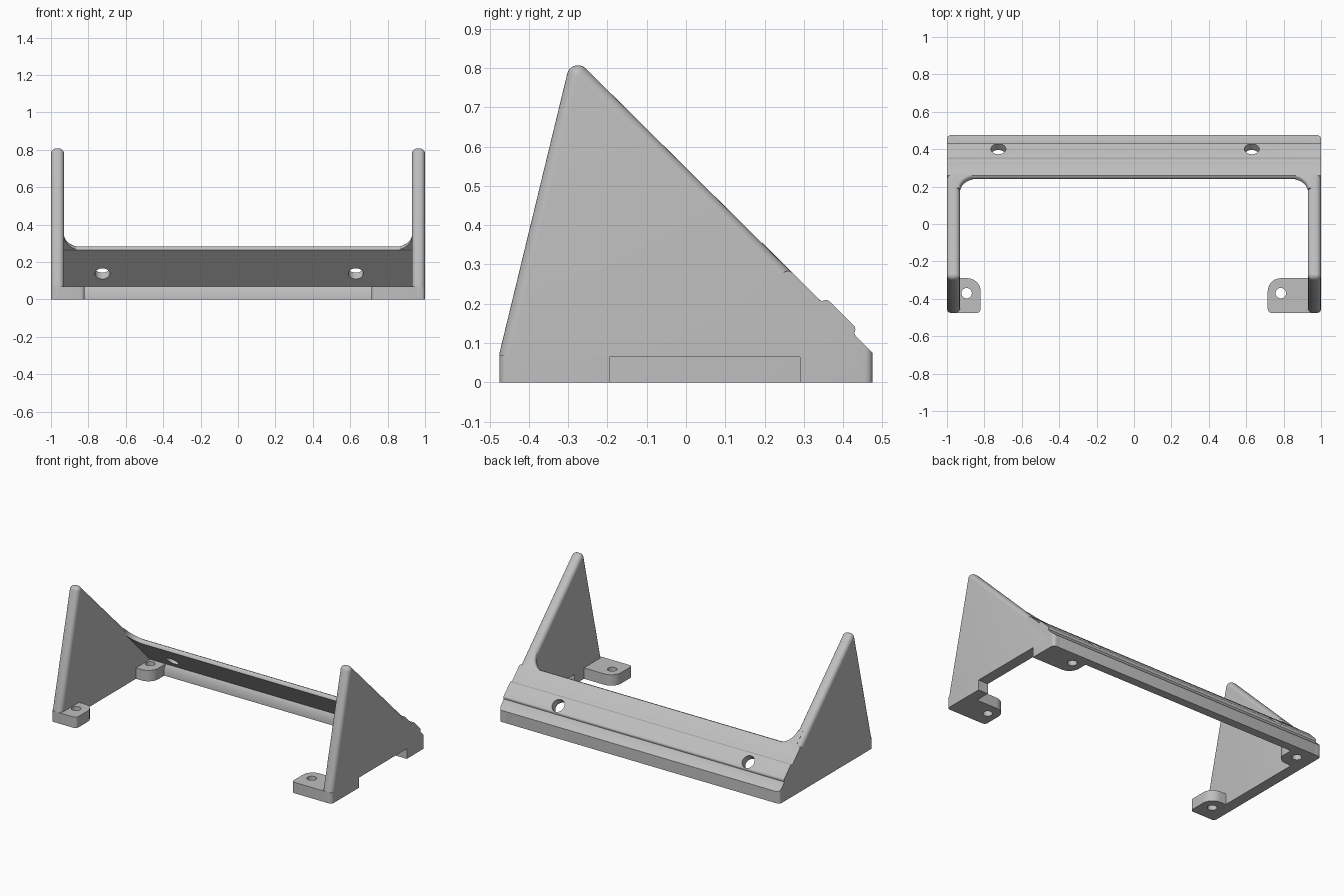
import bpy, bmesh, math
from mathutils import Vector, Matrix

if "Cube" in bpy.data.objects:
    bpy.data.objects.remove(bpy.data.objects["Cube"])

GREY = (0.52, 0.52, 0.52, 1)
mat = bpy.data.materials.new("light grey plastic")
mat.use_nodes = True
mat.diffuse_color = GREY
mat.node_tree.nodes["Principled BSDF"].inputs["Base Color"].default_value = GREY


def finish(bm, name):
    bmesh.ops.recalc_face_normals(bm, faces=bm.faces[:])
    mesh = bpy.data.meshes.new(name)
    bm.to_mesh(mesh)
    bm.free()
    mesh.materials.append(mat)
    ob = bpy.data.objects.new(name, mesh)
    bpy.context.collection.objects.link(ob)
    return ob


def prism(points, offset):
    """Extrude a closed 3D outline along an offset."""
    bm = bmesh.new()
    face = bm.faces.new([bm.verts.new(p) for p in points])
    moved = bmesh.ops.extrude_face_region(bm, geom=[face], use_keep_orig=True)
    verts = [v for v in moved["geom"] if isinstance(v, bmesh.types.BMVert)]
    bmesh.ops.translate(bm, verts=verts, vec=offset)
    return bm


def arc(cx, cy, r, a0, a1, n=10):
    angles = [math.radians(a0 + (a1 - a0) * i / n) for i in range(n + 1)]
    return [(cx + r * math.cos(a), cy + r * math.sin(a)) for a in angles]


def cut(ob, cutter):
    mod = ob.modifiers.new("cut", "BOOLEAN")
    mod.operation, mod.solver, mod.object = "DIFFERENCE", "EXACT", cutter
    cutter.hide_render = True
    cutter.hide_viewport = True
    cutter.display_type = "WIRE"


def hole_cutter(name, centre, r, length, tilt=0):
    bm = bmesh.new()
    m = Matrix.Translation(centre) @ Matrix.Rotation(tilt, 4, "X")
    bmesh.ops.create_cone(bm, cap_ends=True, segments=32, radius1=r,
                          radius2=r, depth=length, matrix=m)
    return finish(bm, name)


parts = []

# Triangular side walls: hulls around rounded corners
R, HALF = 0.028, 0.007
CORNERS = [(-0.275, 0.779), (-0.447, 0.07), (0.447, 0.064)]


def wall(name, x):
    bm = bmesh.new()
    for y, z in CORNERS:
        for dx in (-HALF, HALF):
            m = Matrix.Translation((x + dx, y, z)) @ Matrix.Rotation(math.pi / 2, 4, "Y")
            ball = bmesh.ops.create_uvsphere(bm, u_segments=24, v_segments=12,
                                             radius=R, matrix=m)["verts"]
            if z < 0.1:
                for v in ball:
                    bm.verts.new((v.co.x, v.co.y, 0))
    hull = bmesh.ops.convex_hull(bm, input=bm.verts[:])
    junk = {g for g in hull["geom_interior"] + hull["geom_unused"]
            if isinstance(g, bmesh.types.BMVert)}
    bmesh.ops.delete(bm, geom=list(junk), context="VERTS")
    bmesh.ops.dissolve_limit(bm, angle_limit=0.002, verts=bm.verts[:], edges=bm.edges[:])
    ob = finish(bm, name)
    parts.append(ob)
    return ob


wall("right_side_wall", -0.965)
left_wall = wall("left_side_wall", 0.965)

# Cable slot under the left wall
bm = bmesh.new()
bmesh.ops.create_cube(bm, size=1, matrix=Matrix.Translation((0.965, 0.0475, 0.0075))
                      @ Matrix.Diagonal((0.2, 0.485, 0.115, 1)))
cut(left_wall, finish(bm, "slot_cutter"))

# Sloped back plate with foot strip and raised band
profile = [(0.42, 0), (0.42, 0.045), (0.435, 0.07), (0.24, 0.265), (0.243, 0.274),
           (0.25, 0.281), (0.26, 0.284), (0.27, 0.28), (0.334, 0.216), (0.34, 0.209),
           (0.347, 0.207), (0.353, 0.209), (0.36, 0.209), (0.367, 0.205),
           (0.425, 0.147), (0.43, 0.141), (0.431, 0.134), (0.428, 0.126),
           (0.432, 0.118), (0.475, 0.075), (0.475, 0)]
bm = prism([(-1, y, z) for y, z in profile], (2, 0, 0))
rim = [e for e in bm.edges
       if abs(e.verts[0].co.x - e.verts[1].co.x) < 0.001
       and sum(v.co.y + v.co.z for v in e.verts) > 0.94
       and max(v.co.z for v in e.verts) > 0.01
       and min(v.co.y for v in e.verts) > 0.436]
bmesh.ops.bevel(bm, geom=rim, offset=0.02, segments=4, profile=0.5, affect="EDGES")
plate = finish(bm, "back_plate")
parts.append(plate)
for side, x in (("right", -0.725), ("left", 0.63)):
    cut(plate, hole_cutter(side + "_plate_hole_cutter", (x, 0.385, 0.155), 0.04,
                           0.2, -math.pi / 4))

# Curved fillets joining the plate to the walls
up = Vector((0, -1, 1)).normalized()
out = Vector((0, 1, 1)).normalized()
origin = Vector((0, 0.2425, 0.2635))
outline = [(0.97, -0.03), (0.97, 0.1)] + arc(0.83, 0.1, 0.1, 0, -90, 14) + [(0.83, -0.03)]
for name, s in (("right_fillet", -1), ("left_fillet", 1)):
    pts = [origin + Vector((s * x, 0, 0)) + up * t for x, t in outline]
    bm = prism(pts, out * 0.031)
    curve = [e for e in bm.edges
             if all((v.co - origin).dot(out) > 0.02 for v in e.verts)
             and all(abs(v.co.x) < 0.935 and (v.co - origin).dot(up) > -0.001
                     for v in e.verts)]
    bmesh.ops.bevel(bm, geom=curve, offset=0.015, segments=4, profile=0.5, affect="EDGES")
    parts.append(finish(bm, name))


# Screw tabs at the four corners
def tab(name, side, inner, outer, y_in, y_out, hole):
    fy = 1 if y_in > y_out else -1
    big, small = 0.07, 0.02
    lo, hi = 0, abs(y_in - y_out)
    flat = (arc(inner + small, lo + small, small, 180, 270, 5)
            + arc(outer - small, lo + small, small, 270, 360, 5)
            + [(outer, hi)]
            + arc(inner + big, hi - big, big, 90, 180))
    bm = prism([(side * x, y_out + fy * y, 0) for x, y in flat], (0, 0, 0.07))
    ob = finish(bm, name)
    cut(ob, hole_cutter(name + "_hole_cutter", hole, 0.028, 0.3))
    parts.append(ob)


for label, side, inner, hx in (("right", -1, 0.82, -0.895), ("left", 1, 0.715, 0.785)):
    tab("front_%s_tab" % label, side, inner, 1.0, -0.29, -0.475, (hx, -0.37, 0.03))
    tab("back_%s_tab" % label, side, inner, 0.97, 0.29, 0.455, (hx, 0.385, 0.03))

# Smooth the curves, keep the edges crisp
bpy.ops.object.select_all(action="DESELECT")
for ob in parts:
    ob.select_set(True)
bpy.context.view_layer.objects.active = parts[0]
bpy.ops.object.shade_smooth_by_angle(angle=math.radians(35))
